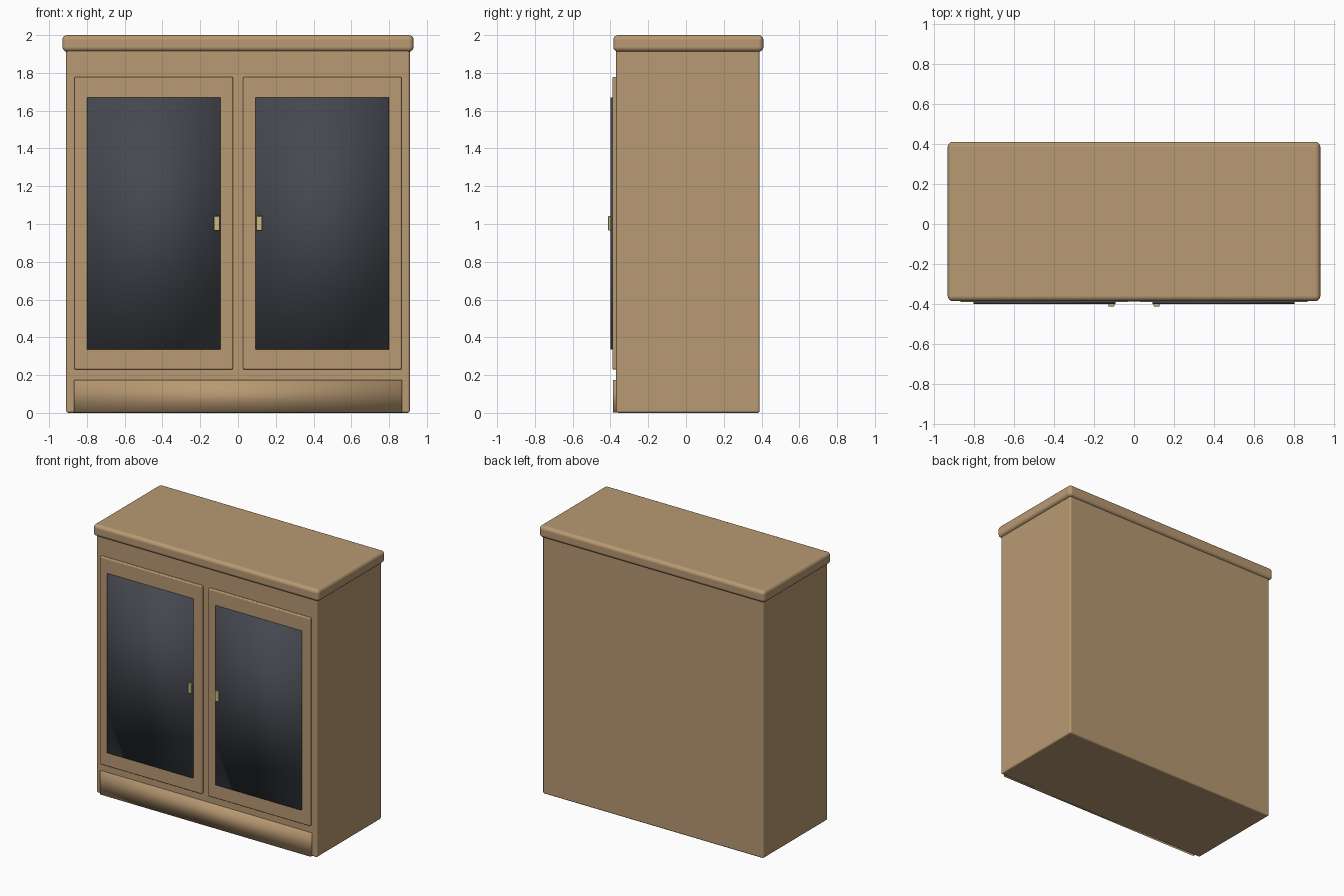
import bpy
import bmesh
from mathutils import Vector

default_cube = bpy.data.objects.get("Cube")
if default_cube:
    bpy.data.objects.remove(default_cube, do_unlink=True)


def make_material(name, color, roughness, metallic=0.0):
    mat = bpy.data.materials.new(name)
    mat.use_nodes = True
    mat.diffuse_color = (*color, 1)
    shader = next(n for n in mat.node_tree.nodes if n.type == "BSDF_PRINCIPLED")
    shader.inputs["Base Color"].default_value = (*color, 1)
    shader.inputs["Roughness"].default_value = roughness
    shader.inputs["Metallic"].default_value = metallic
    return mat


wood = make_material("wood", (0.48, 0.32, 0.17), 0.6)
glass = make_material("dark_glass", (0.06, 0.065, 0.08), 0.3)
brass = make_material("brass", (0.6, 0.48, 0.22), 0.4)


def box(name, x, y, z, mat, bevel=0.0, segments=3, soft=False):
    """Box between (min, max) pairs, with optional rounded edges."""
    low, high = (Vector(c) for c in zip(x, y, z))
    bm = bmesh.new()
    bmesh.ops.create_cube(bm, size=1)
    bmesh.ops.scale(bm, vec=high - low, verts=bm.verts)
    mesh = bpy.data.meshes.new(name)
    bm.to_mesh(mesh)
    bm.free()
    mesh.materials.append(mat)
    obj = bpy.data.objects.new(name, mesh)
    obj.location = (low + high) / 2
    bpy.context.collection.objects.link(obj)
    if bevel:
        mod = obj.modifiers.new("rounded_edges", "BEVEL")
        mod.width = bevel
        mod.segments = segments
        mod.harden_normals = True
    if bevel or soft:
        for face in mesh.polygons:
            face.use_smooth = True
    return obj


# Carcass, overhanging top and softly shaded plinth
box("cabinet_body", (-0.91, 0.91), (-0.37, 0.39), (0, 1.93), wood, 0.012)
box("cabinet_top", (-0.93, 0.93), (-0.385, 0.41), (1.912, 2), wood, 0.026, 5)
box("plinth", (-0.868, 0.868), (-0.386, -0.34), (0.003, 0.175), wood, soft=True)

# Matching pair of doors, each with a glass panel and a handle
for side, sign in (("left", 1), ("right", -1)):
    def span(inner, outer):
        return sorted((sign * inner, sign * outer))

    box(f"{side}_door", span(0.027, 0.866), (-0.39, -0.35), (0.23, 1.778),
        wood, 0.007)
    box(f"{side}_glass", span(0.093, 0.8), (-0.399, -0.38), (0.336, 1.67),
        glass, soft=True)
    box(f"{side}_handle", span(0.097, 0.128), (-0.412, -0.385), (0.965, 1.042),
        brass, 0.005)
